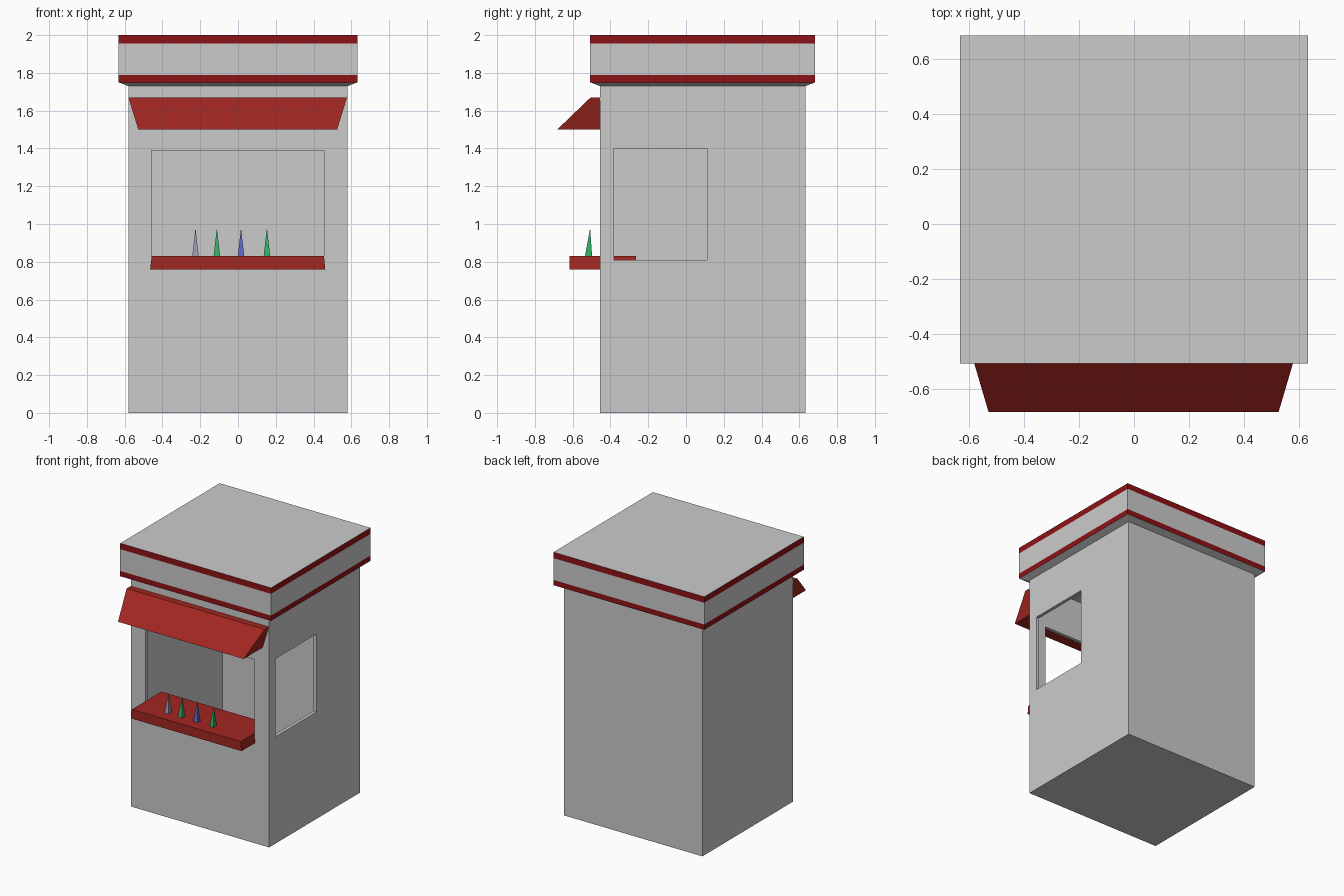
import bpy, bmesh

if "Cube" in bpy.data.objects:
    bpy.data.objects.remove(bpy.data.objects["Cube"])


def material(name, color):
    m = bpy.data.materials.new(name)
    m.diffuse_color = (*color, 1)
    m.use_nodes = True
    m.node_tree.nodes["Principled BSDF"].inputs["Base Color"].default_value = m.diffuse_color
    return m


RED = material("red_paint", (0.36, 0.02, 0.015))
TRIM = material("trim_red", (0.27, 0.006, 0.008))
GREEN = material("green", (0.03, 0.42, 0.13))
BLUE = material("blue", (0.11, 0.13, 0.5))
MAUVE = material("mauve", (0.33, 0.29, 0.42))


def loft(name, rings, mats=(), band_mats=None):
    """Stack rectangles (x0, x1, y0, y1, z) into a closed solid."""
    bm = bmesh.new()
    loops = [[bm.verts.new((x, y, z)) for x, y in
              ((x0, y0), (x1, y0), (x1, y1), (x0, y1))]
             for x0, x1, y0, y1, z in rings]
    bm.faces.new(loops[0][::-1])
    bm.faces.new(loops[-1])
    for b, (lo, hi) in enumerate(zip(loops, loops[1:])):
        for i in range(4):
            j = (i + 1) % 4
            f = bm.faces.new((lo[i], lo[j], hi[j], hi[i]))
            if band_mats:
                f.material_index = band_mats[b]
    bmesh.ops.recalc_face_normals(bm, faces=bm.faces[:])
    me = bpy.data.meshes.new(name)
    bm.to_mesh(me)
    bm.free()
    for m in mats:
        me.materials.append(m)
    ob = bpy.data.objects.new(name, me)
    bpy.context.collection.objects.link(ob)
    return ob


def cut(target, name, x0, x1, y0, y1, z0, z1):
    """Subtract a box from the target."""
    cutter = loft(name, [(x0, x1, y0, y1, z0), (x0, x1, y0, y1, z1)])
    cutter.hide_render = True
    mod = target.modifiers.new(name, 'BOOLEAN')
    mod.operation = 'DIFFERENCE'
    mod.solver = 'EXACT'
    mod.object = cutter
    bpy.context.view_layer.objects.active = target
    bpy.ops.object.modifier_apply(modifier=name)
    bpy.data.objects.remove(cutter)


# Walls flaring into the overhanging roof with two red trim bands
wall = (-0.58, 0.58, -0.455, 0.632)
roof = (-0.632, 0.632, -0.507, 0.684)
booth = loft("booth_shell",
             [(*wall, 0), (*wall, 1.73)] +
             [(*roof, z) for z in (1.75, 1.79, 1.955, 2.0)],
             (None, TRIM), (0, 0, 1, 0, 1))

# Hollow room, serving hatch and side window
cut(booth, "room_cutter", -0.555, 0.555, -0.43, 0.607, 0.025, 1.705)
cut(booth, "hatch_cutter", -0.458, 0.455, -0.6, -0.3, 0.80, 1.39)
cut(booth, "window_cutter", 0.4, 0.7, -0.38, 0.11, 0.81, 1.40)

# Counter passing through the hatch
loft("counter", [(-0.465, 0.462, -0.617, -0.265, 0.76),
                 (-0.457, 0.455, -0.617, -0.265, 0.83)], (RED,))

# Wedge awning over the hatch
loft("awning", [(-0.528, 0.525, -0.682, -0.455, 1.50),
                (-0.58, 0.577, -0.505, -0.455, 1.67)], (RED,))

# Small pointed goods standing on the counter
for i, (x, mat) in enumerate(((-0.225, MAUVE), (-0.112, GREEN),
                              (0.016, BLUE), (0.153, GREEN))):
    r, y, tip = 0.017, -0.515, -0.508
    loft(f"counter_cone_{i + 1}",
         [(x - r, x + r, y - 0.02, y + 0.018, 0.83),
          (x - 0.001, x + 0.001, tip - 0.001, tip + 0.001, 0.97)], (mat,))
